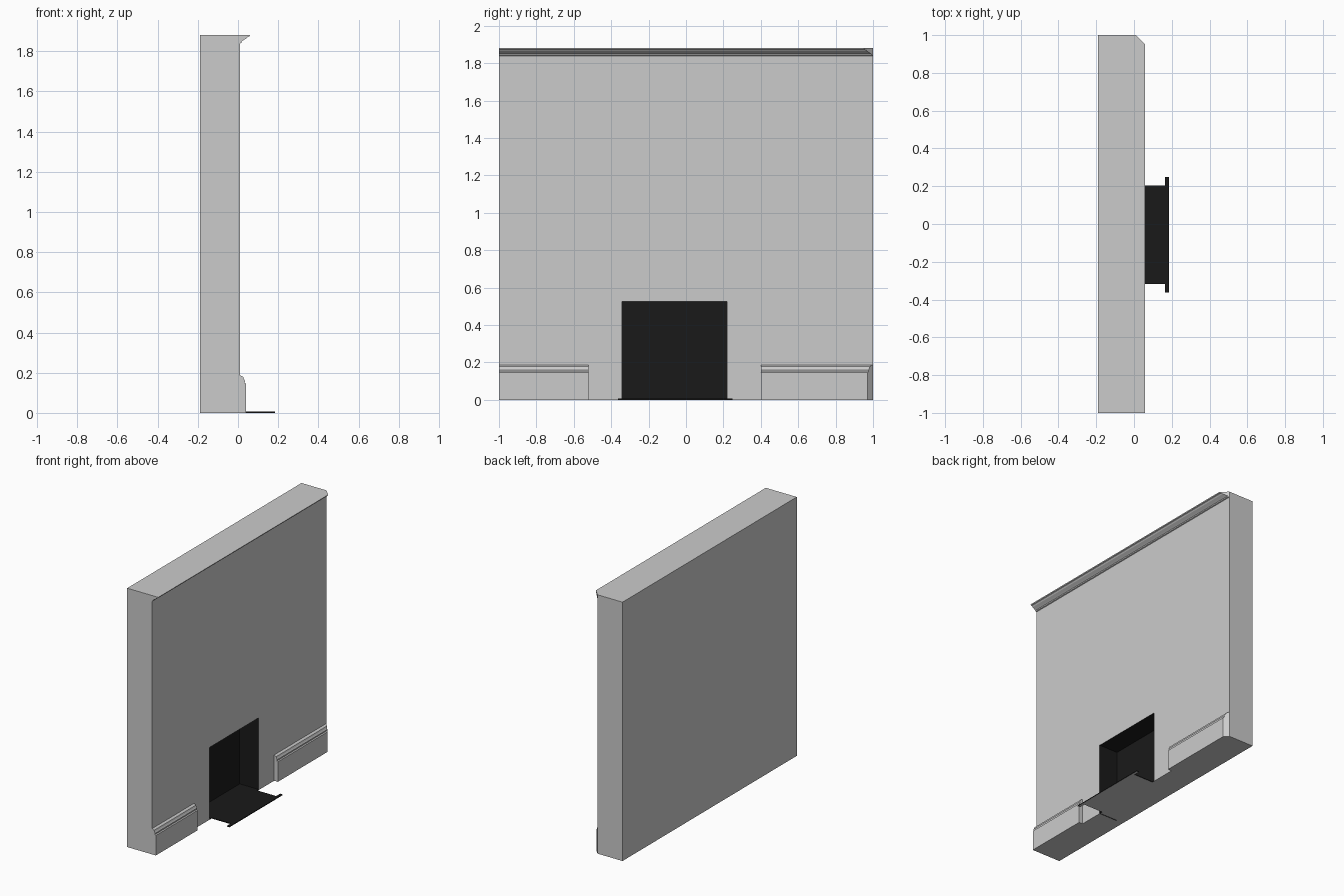
import bpy, bmesh

if "Cube" in bpy.data.objects:
    bpy.data.objects.remove(bpy.data.objects["Cube"])

BACK, FRONT, NICHE_BACK, TOP = -0.19, 0.01, -0.14, 1.88
NY0, NY1, NZ = -0.343, 0.22, 0.525      # fireplace opening

grey = bpy.data.materials.new("plaster")
grey.diffuse_color = (0.8, 0.8, 0.8, 1)
grey.use_nodes = True
grey.node_tree.nodes["Principled BSDF"].inputs["Base Color"].default_value = grey.diffuse_color
soot = bpy.data.materials.new("soot_black")
soot.diffuse_color = (0.01, 0.01, 0.01, 1)
soot.use_nodes = True
soot.node_tree.nodes["Principled BSDF"].inputs["Base Color"].default_value = soot.diffuse_color


def finish(name, bm, black=None):
    """Turn bmesh into an object; black(face) picks the soot faces."""
    bmesh.ops.recalc_face_normals(bm, faces=bm.faces)
    if black:
        for f in bm.faces:
            f.material_index = int(black(f))
    me = bpy.data.meshes.new(name)
    bm.to_mesh(me)
    bm.free()
    if black:
        me.materials.append(grey)
        me.materials.append(soot)
    ob = bpy.data.objects.new(name, me)
    bpy.context.collection.objects.link(ob)
    return ob


def loft(name, ring_a, ring_b, black=None):
    """Closed prism between two matching rings of points."""
    bm = bmesh.new()
    a = [bm.verts.new(p) for p in ring_a]
    b = [bm.verts.new(p) for p in ring_b]
    bm.faces.new(a)
    bm.faces.new(b[::-1])
    n = len(a)
    for i in range(n):
        j = (i + 1) % n
        bm.faces.new((a[i], a[j], b[j], b[i]))
    return finish(name, bm, black)


# Wall with a recessed, blackened fireplace opening
bm = bmesh.new()
outer = [(-1, 0), (-1, TOP), (1, TOP), (1, 0)]
niche = [(NY1, 0), (NY1, NZ), (NY0, NZ), (NY0, 0)]
fo = [bm.verts.new((FRONT, y, z)) for y, z in outer]
bo = [bm.verts.new((BACK, y, z)) for y, z in outer]
fn = [bm.verts.new((FRONT, y, z)) for y, z in niche]
bn = [bm.verts.new((NICHE_BACK, y, z)) for y, z in niche]
bm.faces.new(fo + fn)
bm.faces.new(bo)
recess = [bm.faces.new(bn)]
for i in range(3):
    bm.faces.new((fo[i], fo[i + 1], bo[i + 1], bo[i]))
    recess.append(bm.faces.new((fn[i], fn[i + 1], bn[i + 1], bn[i])))
bm.faces.new((fo[0], bo[0], bo[3], fo[3], fn[0], bn[0], bn[3], fn[3]))
finish("wall", bm, lambda f: f in recess)

# Thin hearth slab running from the opening out to a wider front lip
half = [(NICHE_BACK, 0.281), (FRONT, 0.281), (FRONT, 0.26),
        (0.165, 0.26), (0.165, 0.305), (0.185, 0.305)]
mid = (NY0 + NY1) / 2 + 0.004
plan = [(x, mid - w) for x, w in half] + [(x, mid + w) for x, w in half[::-1]]
loft("hearth", [(x, y, 0) for x, y in plan], [(x, y, 0.006) for x, y in plan],
     lambda f: f.normal.z > -0.5)


def moulding(name, profile, y0, y1, mitre=False):
    """Profile (x, z) run along y, optionally mitred at the far end."""
    loft(name, [(x, y0, z) for x, z in profile],
         [(x, y1 - (x - FRONT if mitre else 0), z) for x, z in profile])


# Skirting boards either side of the fireplace
skirting = [(FRONT, 0), (0.04, 0), (0.04, 0.145), (0.033, 0.150),
            (0.035, 0.160), (0.030, 0.168), (0.026, 0.179), (0.018, 0.184),
            (FRONT, 0.187)]
moulding("skirting_left", skirting, -1, -0.52)
moulding("skirting_right", skirting, 0.40, 1, True)

# Cornice along the top
cornice = [(FRONT, 1.838), (0.016, 1.841), (0.018, 1.848), (0.028, 1.855),
           (0.042, 1.864), (0.047, 1.870), (0.057, 1.873), (0.059, TOP),
           (FRONT, TOP)]
moulding("cornice", cornice, -1, 1, True)
